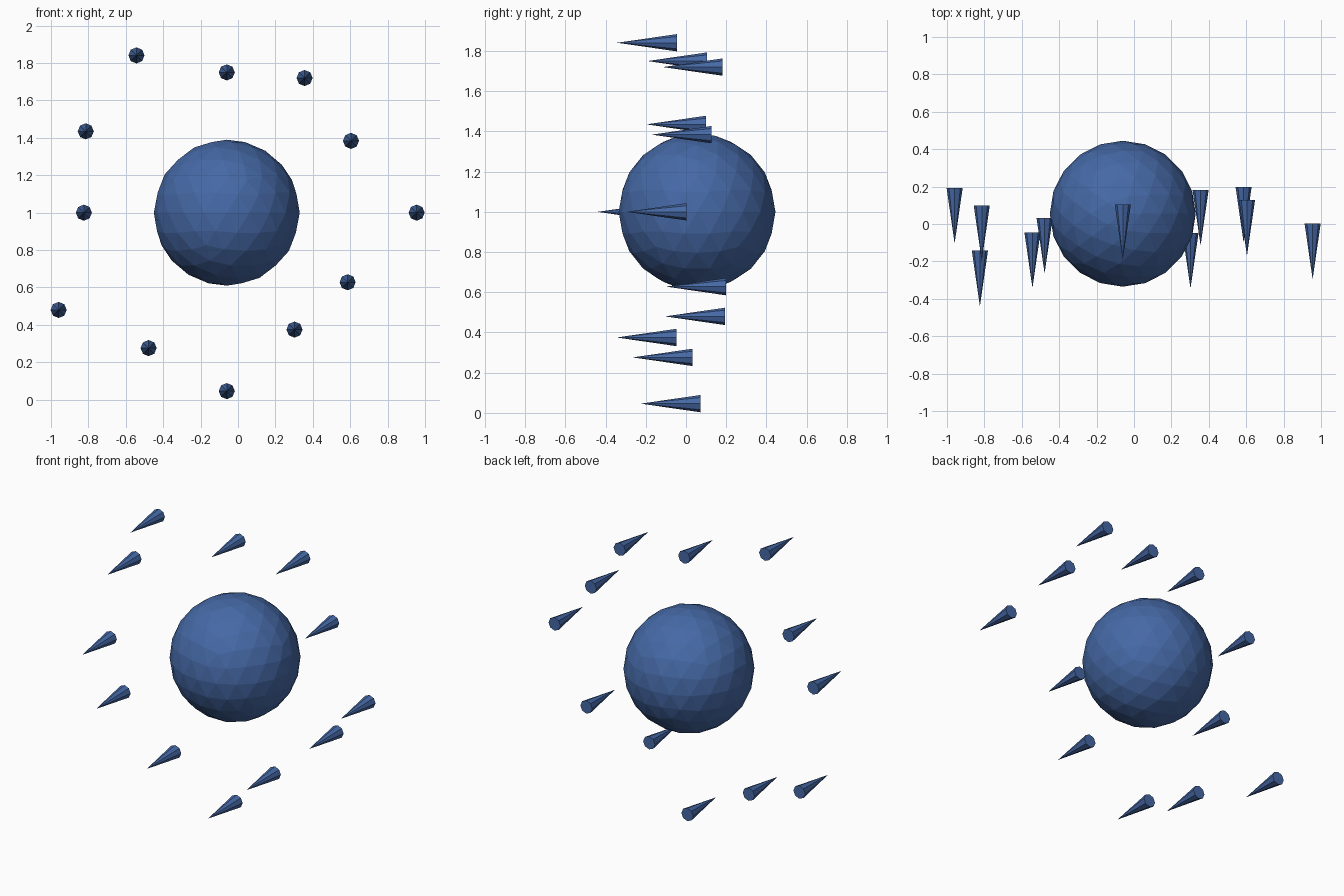
import bpy
import math

if "Cube" in bpy.data.objects:
    bpy.data.objects.remove(bpy.data.objects["Cube"])

mat = bpy.data.materials.new("blue")
mat.diffuse_color = (0.06, 0.14, 0.38, 1)
mat.use_nodes = True
mat.node_tree.nodes["Principled BSDF"].inputs["Base Color"].default_value = mat.diffuse_color

# Faceted central ball
bpy.ops.mesh.primitive_ico_sphere_add(subdivisions=3, radius=0.39, location=(-0.06, 0.055, 1.0))
ball = bpy.context.object
ball.name = "ball"
ball.data.materials.append(mat)

# Ring of spikes pointing forward: x, y of the flat base, z
RADIUS, LENGTH = 0.043, 0.297
spikes = [
    (-0.543, -0.045, 1.841), (-0.06, 0.105, 1.75), (0.356, 0.182, 1.72),
    (0.604, 0.127, 1.384), (0.955, 0.002, 1.0), (0.586, 0.198, 0.628),
    (0.302, -0.048, 0.375), (-0.06, 0.072, 0.046), (-0.478, 0.032, 0.276),
    (-0.959, 0.193, 0.48), (-0.824, -0.143, 1.0), (-0.814, 0.1, 1.435),
]
for i, (x, y, z) in enumerate(spikes, 1):
    bpy.ops.mesh.primitive_cone_add(vertices=8, radius1=RADIUS, depth=LENGTH,
                                    location=(x, y - LENGTH / 2, z),
                                    rotation=(math.pi / 2, 0, 0))
    spike = bpy.context.object
    spike.name = f"spike_{i}"
    spike.data.materials.append(mat)
